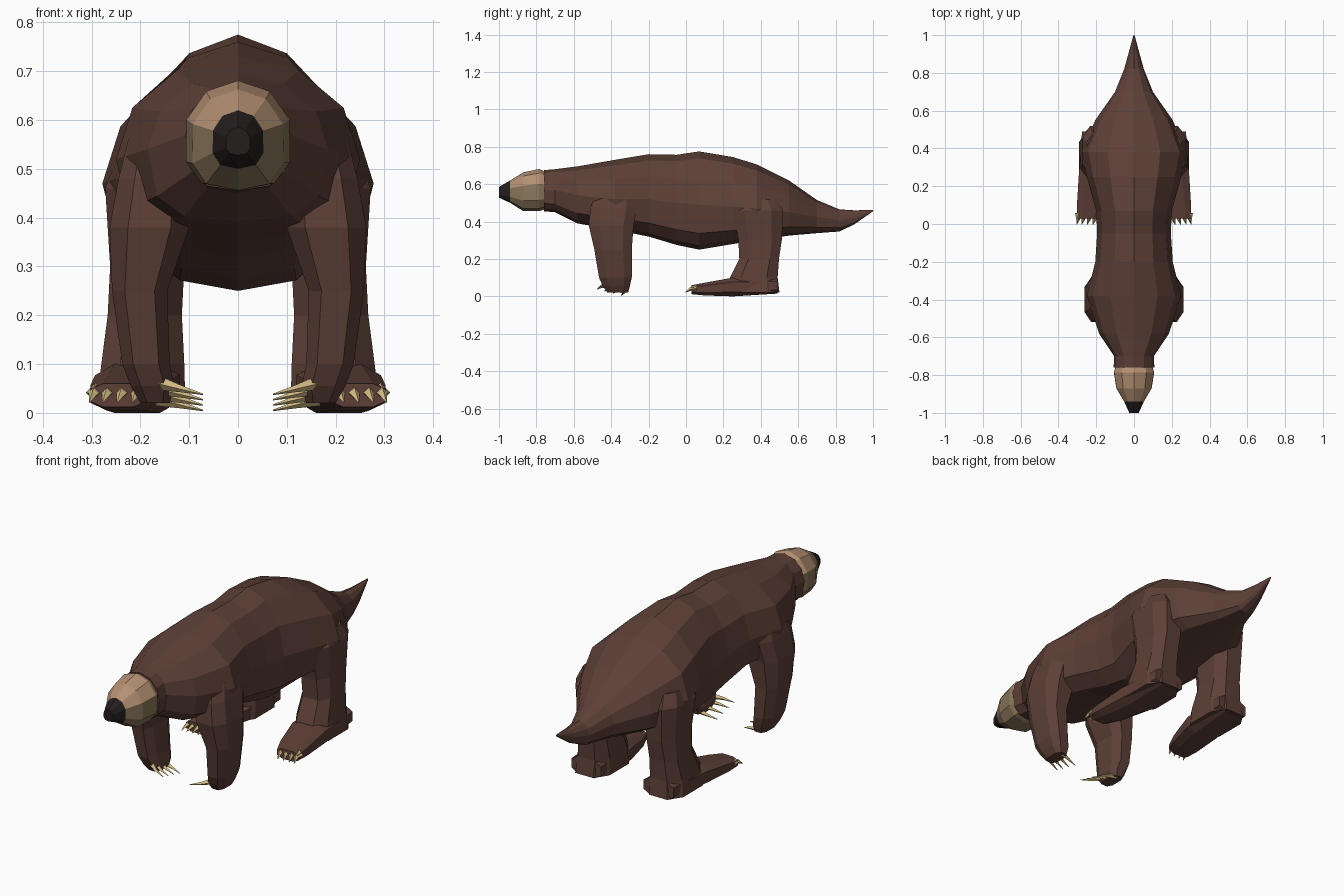
import bpy, bmesh, math
from mathutils import Vector

if "Cube" in bpy.data.objects:
    bpy.data.objects.remove(bpy.data.objects["Cube"])


def material(name, rgb):
    m = bpy.data.materials.new(name)
    m.diffuse_color = (*rgb, 1)
    m.use_nodes = True
    m.node_tree.nodes["Principled BSDF"].inputs["Base Color"].default_value = m.diffuse_color
    return m


FUR = material("brown fur", (0.109, 0.051, 0.038))
FACE = material("tan face", (0.46, 0.28, 0.17))
CHEEK = material("olive tan cheek", (0.26, 0.185, 0.105))
NOSE = material("black nose", (0.018, 0.013, 0.013))
CLAW = material("pale claw", (0.66, 0.50, 0.23))


def spow(v, p):
    return math.copysign(abs(v) ** p, v)


def loft(name, rings, mats, mirror=False, rule=None):
    """Skin a list of equal-length point rings, cap both ends."""
    bm = bmesh.new()
    vs = [[bm.verts.new(p) for p in r] for r in rings]
    n = len(vs[0])
    for a, b in zip(vs, vs[1:]):
        for i in range(n):
            j = (i + 1) % n
            bm.faces.new((a[i], a[j], b[j], b[i]))
    bm.faces.new(vs[0])
    bm.faces.new(vs[-1])
    bmesh.ops.recalc_face_normals(bm, faces=bm.faces)
    if rule:
        for f in bm.faces:
            f.material_index = rule(f.calc_center_median())
    me = bpy.data.meshes.new(name)
    bm.to_mesh(me)
    bm.free()
    for m in mats:
        me.materials.append(m)
    ob = bpy.data.objects.new(name, me)
    bpy.context.collection.objects.link(ob)
    if mirror:
        ob.modifiers.new("Mirror", 'MIRROR').use_mirror_merge = False
    return ob


def body_ring(y, top, bot, w, mid, n=12):
    """Round back, flatter belly."""
    pts = []
    for i in range(n):
        t = 2 * math.pi * i / n
        s, c = math.sin(t), math.cos(t)
        if c > -0.01:
            pts.append((w * s, y, mid + (top - mid) * c))
        else:
            pts.append((w * spow(s, 0.75), y, mid + (mid - bot) * spow(c, 0.65)))
    return pts


def box_ring(axis, pos, x0, x1, b0, b1, n=8, p=0.7):
    """Rounded-box section across z (legs) or y (feet)."""
    pts = []
    for i in range(n):
        t = 2 * math.pi * (i + 0.5) / n
        k = math.cos(math.pi / n) ** p
        x = (x0 + x1) / 2 + (x1 - x0) / 2 * spow(math.cos(t), p) / k
        b = (b0 + b1) / 2 + (b1 - b0) / 2 * spow(math.sin(t), p) / k
        pts.append((x, b, pos) if axis == 'z' else (x, pos, b))
    return pts


def claw(name, path, r):
    """Four-sided curved spike along a path."""
    path = [Vector(p) for p in path]
    rings = []
    for i, p in enumerate(path):
        d = (path[min(i + 1, len(path) - 1)] - path[max(i - 1, 0)]).normalized()
        u = d.cross(Vector((0, 0, 1))).normalized()
        v = d.cross(u)
        q = max(r * (1 - i / (len(path) - 1)), 0.0015)
        rings.append([p + u * q, p + v * q, p - u * q, p - v * q])
    loft(name, rings, [CLAW], True)


# torso with neck and tail: y, top, bottom, half width, height of widest point
torso = [(-0.76, 0.675, 0.455, 0.108, 0.57), (-0.70, 0.68, 0.45, 0.105, 0.57),
         (-0.58, 0.695, 0.39, 0.185, 0.54), (-0.38, 0.73, 0.355, 0.25, 0.52),
         (-0.20, 0.76, 0.32, 0.205, 0.52), (-0.05, 0.757, 0.275, 0.195, 0.50),
         (0.07, 0.775, 0.25, 0.20, 0.49), (0.25, 0.745, 0.28, 0.25, 0.48),
         (0.38, 0.705, 0.30, 0.278, 0.47), (0.55, 0.62, 0.325, 0.205, 0.45),
         (0.70, 0.515, 0.338, 0.10, 0.425), (0.82, 0.465, 0.347, 0.052, 0.405),
         (0.90, 0.46, 0.385, 0.03, 0.42), (1.0, 0.462, 0.455, 0.003, 0.459)]
loft("torso_and_tail", [body_ring(*r) for r in torso], [FUR])

# head: tan on top, darker cheeks, black muzzle tip
head = [(-0.74, 0.66, 0.47, 0.095, 0.57), (-0.785, 0.681, 0.456, 0.111, 0.565),
        (-0.87, 0.663, 0.456, 0.097, 0.56), (-0.94, 0.62, 0.50, 0.054, 0.56),
        (-1.0, 0.585, 0.528, 0.026, 0.555)]
loft("head", [body_ring(*r, n=10) for r in head], [FACE, CHEEK, NOSE],
     rule=lambda c: 2 if c.y < -0.94 else (0 if c.z > 0.565 else 1))

# front legs: z, x range, y range
fore = [(0.56, 0.10, 0.225, -0.47, -0.28), (0.48, 0.10, 0.245, -0.51, -0.26),
        (0.38, 0.10, 0.263, -0.52, -0.28), (0.25, 0.145, 0.258, -0.49, -0.29),
        (0.10, 0.14, 0.237, -0.465, -0.29), (0.055, 0.13, 0.22, -0.445, -0.30),
        (0.02, 0.14, 0.20, -0.42, -0.31)]
loft("front_leg", [box_ring('z', *r) for r in fore], [FUR], True)

# long front claws curling inward
for i, y in enumerate((-0.43, -0.40, -0.365, -0.33)):
    z = 0.062 - 0.011 * i
    claw("front_claw", [(0.165, y, z), (0.12, y - 0.03 + 0.008 * i, z - 0.012),
                        (0.072, y - 0.045 + 0.01 * i, z - 0.024)], 0.015)

# hind legs
hind = [(0.52, 0.10, 0.25, 0.28, 0.48), (0.46, 0.10, 0.272, 0.25, 0.52),
        (0.30, 0.11, 0.262, 0.28, 0.512), (0.20, 0.115, 0.267, 0.285, 0.497),
        (0.10, 0.11, 0.28, 0.235, 0.49), (0.02, 0.108, 0.29, 0.22, 0.50)]
loft("hind_leg", [box_ring('z', *r) for r in hind], [FUR], True)

# hind feet: y, x range, z range
foot = [(0.49, 0.115, 0.275, 0.015, 0.10), (0.25, 0.12, 0.293, 0.0, 0.10),
        (0.10, 0.16, 0.302, 0.005, 0.073), (0.03, 0.19, 0.302, 0.012, 0.06)]
loft("hind_foot", [box_ring('y', *r) for r in foot], [FUR], True)

# short hind claws
for x in (0.205, 0.235, 0.265, 0.292):
    claw("hind_claw", [(x, 0.055, 0.042), (x + 0.004, 0.025, 0.04),
                       (x + 0.012, -0.002, 0.022)], 0.02)
